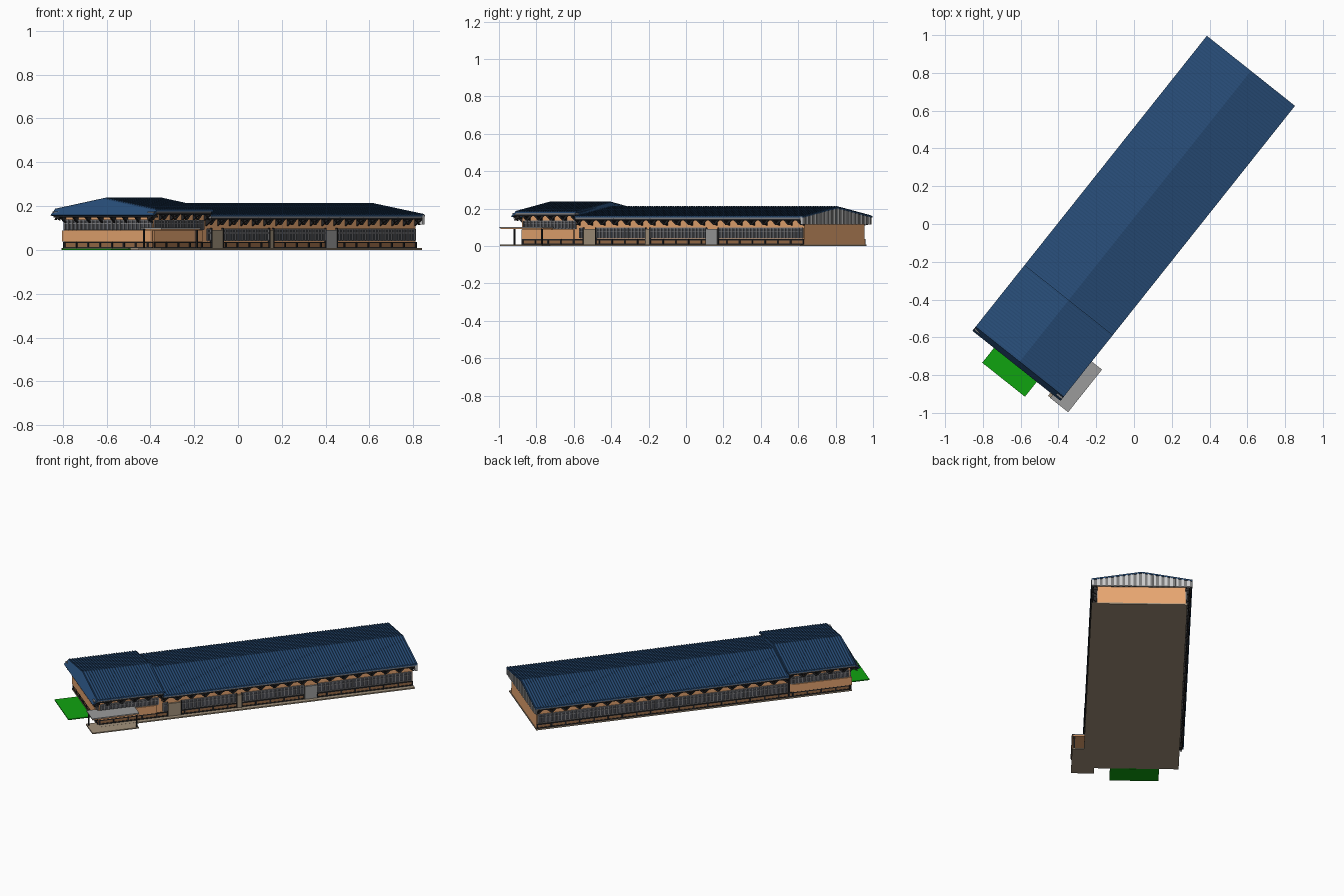
import bpy, bmesh, math
from mathutils import Vector

if "Cube" in bpy.data.objects:
    bpy.data.objects.remove(bpy.data.objects["Cube"])

ANG = math.atan2(1.56, 1.24)
CU, SU = math.cos(ANG), math.sin(ANG)
VL, VR = -0.277, 0.24          # side wall faces
UF, UJ, UB = -0.925, -0.54, 1.0  # front wall, roof step, back wall
EL, ER, MID = -0.318, 0.278, -0.02  # eaves and ridge line
COL = dict(blue=(.021, .075, .19), rib_blue=(.018, .065, .165), dark=(.02, .02, .022), tan=(.8, .38, .165),
           brown=(.32, .15, .065), grey=(.22, .22, .23), light=(.62, .62, .62), canopy=(.33, .33, .33),
           groove=(.2, .2, .2), glass=(.06, .065, .075), green=(.005, .37, .005), stone=(.36, .285, .2))
parts = {}


def P(u, v, z):
    # u runs along the building, v across it to the right
    return Vector((u * CU + v * SU, u * SU - v * CU, z))


def solid(name, col, a, b):
    # closed prism between two matching rings of (u, v, z)
    bm = parts.setdefault((name, col), bmesh.new())
    A = [bm.verts.new(P(*p)) for p in a]
    B = [bm.verts.new(P(*p)) for p in b]
    n = len(A)
    fs = [bm.faces.new(A), bm.faces.new(B[::-1])]
    for i in range(n):
        j = (i + 1) % n
        fs.append(bm.faces.new((A[i], B[i], B[j], A[j])))
    bmesh.ops.recalc_face_normals(bm, faces=fs)


def box(name, col, u0, u1, v0, v1, z0, z1):
    ring = [(u0, v0), (u1, v0), (u1, v1), (u0, v1)]
    solid(name, col, [(u, v, z0) for u, v in ring], [(u, v, z1) for u, v in ring])


def roof_z(v, ze, zr):
    t = (v - MID) / (ER - MID) if v > MID else (MID - v) / (MID - EL)
    return zr - (zr - ze) * t


def roof(name, u0, u1, ze, zr):
    # thin folded sheet with ribs running down both slopes
    t = .008
    prof = [(EL, ze), (MID, zr), (ER, ze), (ER, ze - t), (MID, zr - t), (EL, ze - t)]
    solid(name, "blue", [(u0, v, z) for v, z in prof], [(u1, v, z) for v, z in prof])
    n = round((u1 - u0) / .016)
    h = .0035
    for i in range(n):
        a = u0 + (i + .3) * (u1 - u0) / n
        rib = [(EL, ze - .001), (EL, ze + h), (MID, zr + h), (ER, ze + h), (ER, ze - .001), (MID, zr - .001)]
        solid(name + "_ribs", "rib_blue", [(a, v, z) for v, z in rib], [(a + .006, v, z) for v, z in rib])


def side(s, d):
    # v at distance d outside the wall on side s
    return VR + d if s > 0 else VL - d


def sbox(name, col, s, u0, u1, d0, d1, z0, z1):
    a, b = sorted((side(s, d0), side(s, d1)))
    box(name, col, u0, u1, a, b, z0, z1)


def side_windows(s, u0, u1, z0, z1, gap=.024):
    sbox("window_glass", "glass", s, u0, u1, 0, .002, z0, z1)
    n = max(1, round((u1 - u0) / gap))
    for i in range(n + 1):
        u = u0 + (u1 - u0) * i / n
        sbox("window_mullions", "grey", s, u - .003, u + .003, 0, .007, z0, z1)
    for z in (z0, z0 + (z1 - z0) * .65, z1):
        sbox("window_rails", "grey", s, u0, u1, 0, .006, z - .002, z + .002)


# building core
box("main_walls", "tan", UJ, UB, VL, VR, .008, .152)
box("hall_walls", "tan", UF, UJ, VL, VR, .008, .176)
# paving, lawn
box("paving", "stone", UF - .008, UB + .003, VL - .01, VR + .036, 0, .008)
box("porch_paving", "stone", -.995, -.71, .21, .345, 0, .0075)
box("lawn", "green", -1.075, UF - .009, -.172, .117, 0, .006)

# roofs: long low one and raised one at the front
roof("main_roof", UJ, 1.02, .16, .21)
roof("hall_roof", -.947, UJ + .01, .184, .235)

# step wall under the raised roof, attic fill
for nm, col, u0, u1, zb, ze, zr in (("step_gable", "blue", UJ - .01, UJ + .008, .14, .178, .229),
                                    ("hall_attic", "blue", UF, UJ - .01, .16, .176, .228),
                                    ("main_attic", "tan", UJ, UB, .14, .153, .203)):
    pr = [(VL, zb), (VL, ze), (MID, zr), (VR, ze), (VR, zb)]
    solid(nm, col, [(u0, v, z) for v, z in pr], [(u1, v, z) for v, z in pr])

# ribbed back gable and sloping front gable skirt
N = 36
for i in range(N):
    a, b = EL + (ER - EL) * i / N, EL + (ER - EL) * (i + 1) / N
    za, zb = roof_z(a, .158, .208), roof_z(b, .158, .208)
    o = 1.019 if i % 2 else 1.014
    q = [(a, .115), (b, .115), (b, zb), (a, za)]
    solid("back_gable_cladding", "light" if i % 2 else "groove",
          [(1.004, v, z) for v, z in q], [(o, v, z) for v, z in q])
for a, b in ((EL, MID), (MID, ER)):
    za, zb = roof_z(a, .183, .235), roof_z(b, .183, .235)
    solid("front_gable_skirt", "blue",
          [(-.975, a, .158), (-.975, b, .158), (-.945, b, zb), (-.945, a, za)],
          [(-.967, a, .155), (-.967, b, .155), (-.935, b, zb - .002), (-.935, a, za - .002)])

# eave soffits, fascias and brackets
for s in (-1, 1):
    e = ER - VR - .002
    for u0, u1, zt in ((UJ, 1.004, .152), (-.965, UJ, .176)):
        sbox("eave_soffit", "grey", s, u0, u1, 0, e, zt - .006, zt)
        sbox("eave_beam", "dark", s, u0, u1, e - .006, e, zt - .014, zt)
        n = round((u1 - u0) / .0865)
        for i in range(n + 1):
            u = u0 + .006 + (u1 - u0 - .012) * i / n
            tri = [(0, zt - .042), (0, zt - .004), (e, zt - .004), (e, zt - .016)]
            solid("eave_brackets", "dark", [(u - .005, side(s, d), z) for d, z in tri],
                  [(u + .005, side(s, d), z) for d, z in tri])
            # spreading struts along the eave
            for w in (-.038, .038):
                if u0 < u + w < u1:
                    st = [(u - .006, zt - .039), (u + .006, zt - .039), (u + w * 1.1, zt - .008),
                          (u + w * .55, zt - .008)]
                    solid("eave_struts", "dark", [(x, side(s, .022), z) for x, z in st],
                          [(x, side(s, .027), z) for x, z in st])
box("front_soffit", "dark", -.966, UF, EL + .01, ER - .01, .148, .156)
for i in range(8):
    v = VL + .005 + (VR - VL - .01) * i / 7
    tri = [(UF, .12), (UF, .15), (-.962, .15)]
    solid("front_brackets", "dark", [(u, v - .005, z) for u, z in tri], [(u, v + .005, z) for u, z in tri])

# side walls: base band, windows, posts
doors = [(-.505, -.42, "stone"), (-.08, -.05, "stone"), (.333, .415, "canopy")]
for s in (-1, 1):
    sbox("base_panels", "brown", s, UF, UB, 0, .003, .008, .036)
    for z in (.011, .034):
        sbox("base_rails", "dark", s, UF, UB, 0, .007, z - .003, z + .003)
    n = 22
    for i in range(n + 1):
        u = UF + .004 + (UB - UF - .008) * i / n
        sbox("base_posts", "dark", s, u - .004, u + .004, 0, .008, .008, .037)
    side_windows(s, UF + .01, UJ - .02, .092, .134)
    sbox("hall_panel", "tan", s, UF, UJ - .03, 0, .008, .038, .088)
    if s > 0:
        for a, b in zip([UJ + .01] + [d[1] for d in doors], [d[0] for d in doors] + [UB - .01]):
            side_windows(s, a, b, .042, .096)
        for a, b, c in doors:
            sbox("doors", c, s, a + .003, b - .003, 0, .01, .008, .09)
            for u in (a, b):
                sbox("door_frames", "dark", s, u - .002, u + .002, 0, .011, .008, .1)
    else:
        side_windows(s, UJ, UB - .01, .042, .096)
        sbox("window_posts", "dark", s, UJ - .012, UJ - .004, 0, .01, .008, .14)

# front facade
box("front_base", "brown", UF - .003, UF, VL, VR, .008, .036)
for z in (.011, .034):
    box("front_base_rails", "dark", UF - .007, UF, VL, VR, z - .003, z + .003)
box("front_panel", "tan", UF - .008, UF, VL - .008, VR, .038, .088)
box("front_glass", "glass", UF - .002, UF, VL + .005, VR - .005, .092, .136)
for i in range(23):
    v = VL + .005 + (VR - VL - .01) * i / 22
    box("front_mullions", "grey", UF - .007, UF, v - .003, v + .003, .09, .138)
    if i % 3 == 0:
        box("front_base_posts", "dark", UF - .008, UF, v - .004, v + .004, .008, .037)
for z in (.092, .12, .136):
    box("front_rails", "grey", UF - .006, UF, VL, VR, z - .002, z + .002)

# porch canopy with posts
box("porch_canopy", "canopy", -.997, -.709, VR + .008, .347, .096, .101)
box("porch_canopy_return", "canopy", -.997, UF - .008, .225, VR + .008, .096, .101)
box("porch_soffit", "tan", -.994, -.712, VR + .008, .344, .09, .096)
for u, v in ((-.985, .235), (-.72, .333)):
    box("porch_posts", "dark", u - .004, u + .004, v - .004, v + .004, .004, .096)

# finish: one object per part
for (name, col), bm in parts.items():
    me = bpy.data.meshes.new(name)
    bm.to_mesh(me)
    bm.free()
    ob = bpy.data.objects.new(name, me)
    bpy.context.collection.objects.link(ob)
    mat = bpy.data.materials.get(col) or bpy.data.materials.new(col)
    mat.diffuse_color = (*COL[col], 1)
    mat.use_nodes = True
    mat.node_tree.nodes["Principled BSDF"].inputs["Base Color"].default_value = mat.diffuse_color
    me.materials.append(mat)
